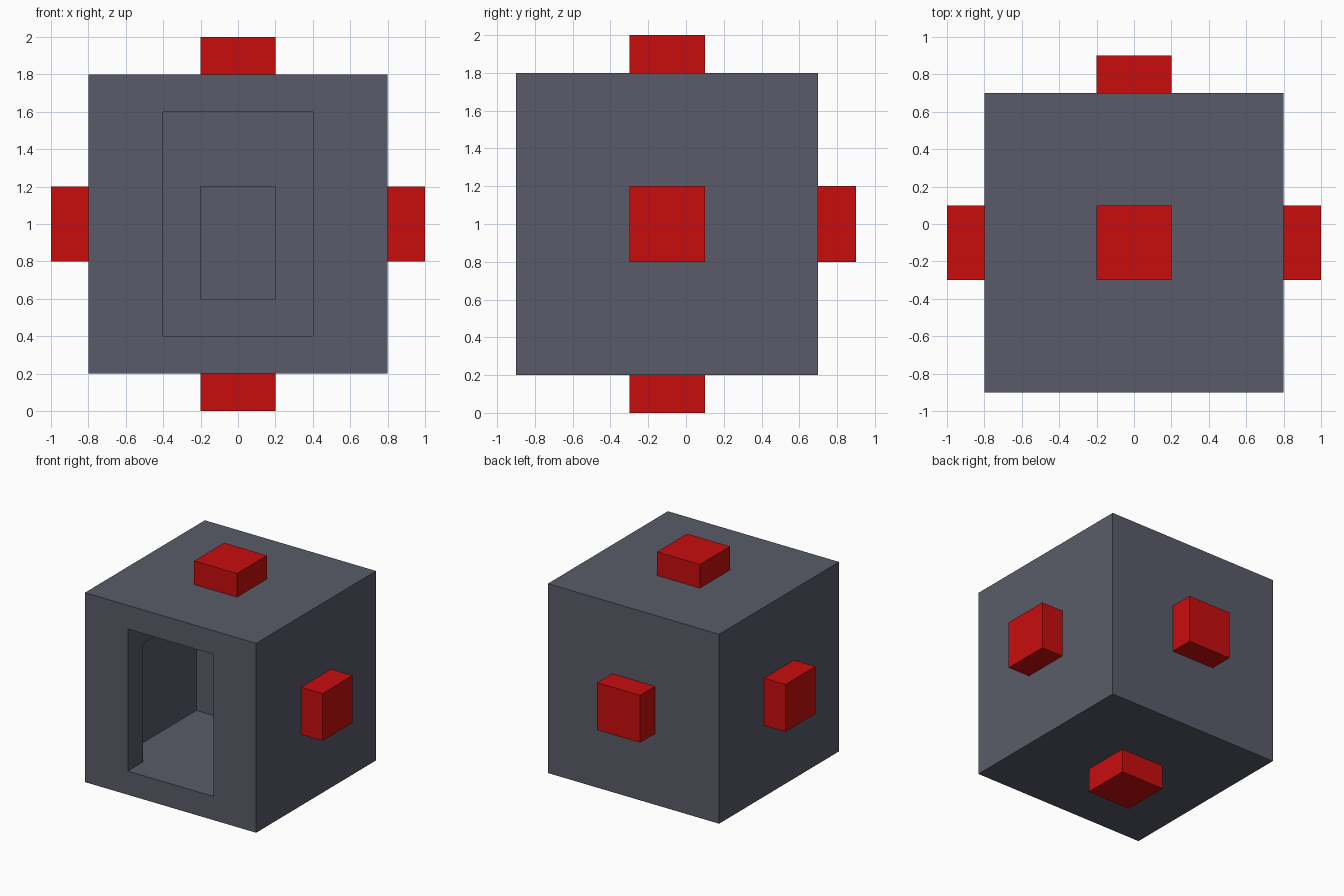
import bpy
import bmesh
from mathutils import Vector

cube = bpy.data.objects.get("Cube")
if cube:
    bpy.data.objects.remove(cube, do_unlink=True)


def make_material(name, rgb):
    mat = bpy.data.materials.new(name)
    mat.use_nodes = True
    mat.diffuse_color = (*rgb, 1)
    mat.node_tree.nodes["Principled BSDF"].inputs["Base Color"].default_value = (*rgb, 1)
    return mat


grey = make_material("slate grey", (0.10, 0.105, 0.14))
red = make_material("red", (0.58, 0.004, 0.004))


def box(name, low, high, mat):
    """Box between two opposite corners."""
    low, high = Vector(low), Vector(high)
    bm = bmesh.new()
    bmesh.ops.create_cube(bm, size=1)
    bmesh.ops.scale(bm, vec=high - low, verts=bm.verts)
    bmesh.ops.translate(bm, vec=(low + high) / 2, verts=bm.verts)
    mesh = bpy.data.meshes.new(name)
    bm.to_mesh(mesh)
    bm.free()
    mesh.materials.append(mat)
    obj = bpy.data.objects.new(name, mesh)
    bpy.context.collection.objects.link(obj)
    return obj


def carve(target, low, high):
    """Cut a box-shaped hollow out of the target."""
    cutter = box("cutter", low, high, grey)
    cutter.hide_render = True
    mod = target.modifiers.new("carve", 'BOOLEAN')
    mod.operation = 'DIFFERENCE'
    mod.solver = 'EXACT'
    mod.object = cutter
    bpy.context.view_layer.objects.active = target
    bpy.ops.object.modifier_apply(modifier=mod.name)
    bpy.data.objects.remove(cutter, do_unlink=True)


# Outer shell with doorway, wider inner room and a niche in its back wall
body = box("body", (-0.8, -0.9, 0.2), (0.8, 0.7, 1.8), grey)
carve(body, (-0.4, -1.1, 0.4), (0.4, 0.3, 1.6))
carve(body, (-0.6, -0.7, 0.4), (0.6, 0.3, 1.4))
carve(body, (-0.2, 0.1, 0.6), (0.2, 0.5, 1.2))

# Red blocks on every closed side
centre = Vector((0, -0.1, 1))
for name, direction in {
    "left_block": (1, 0, 0),
    "right_block": (-1, 0, 0),
    "back_block": (0, 1, 0),
    "top_block": (0, 0, 1),
    "bottom_block": (0, 0, -1),
}.items():
    d = Vector(direction)
    half = Vector([0.1 if c else 0.2 for c in direction])
    mid = centre + d * 0.9
    box(name, mid - half, mid + half, red)
